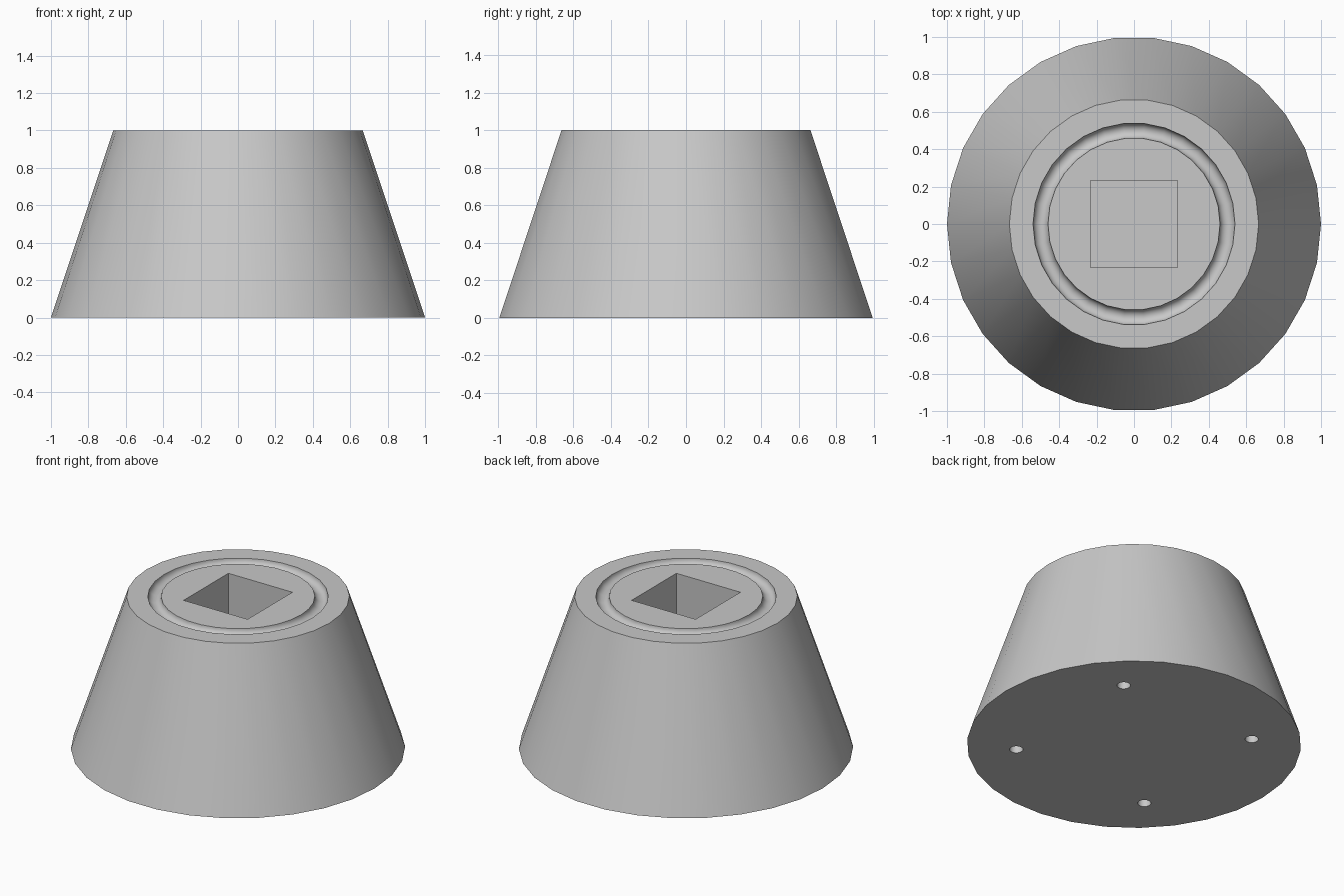
import bpy
import math

cube = bpy.data.objects.get("Cube")
if cube:
    bpy.data.objects.remove(cube, do_unlink=True)

SIDES = 30
HEIGHT = 1.0

grey = bpy.data.materials.new("light_grey")
grey.use_nodes = True
grey.diffuse_color = (0.58, 0.58, 0.58, 1)
grey.node_tree.nodes["Principled BSDF"].inputs["Base Color"].default_value = (0.58, 0.58, 0.58, 1)


def named(name):
    obj = bpy.context.object
    obj.name = name
    obj.data.materials.append(grey)
    return obj


def cut(body, cutter):
    """Subtract a cutter from the body, then discard the cutter."""
    cutter.hide_render = True
    mod = body.modifiers.new(cutter.name, 'BOOLEAN')
    mod.operation = 'DIFFERENCE'
    mod.solver = 'EXACT'
    mod.object = cutter
    bpy.ops.object.select_all(action='DESELECT')
    bpy.context.view_layer.objects.active = body
    body.select_set(True)
    bpy.ops.object.modifier_apply(modifier=mod.name)
    bpy.data.objects.remove(cutter, do_unlink=True)


# Tapered solid body, with a corner on the x axis
bpy.ops.mesh.primitive_cone_add(vertices=SIDES, radius1=1, radius2=2 / 3, depth=HEIGHT,
                                location=(0, 0, HEIGHT / 2), rotation=(0, 0, math.pi / 2))
body = named("tapered_foot")

# Half-round ring groove in the top
bpy.ops.mesh.primitive_torus_add(major_radius=0.5, minor_radius=0.04, major_segments=SIDES,
                                 minor_segments=24, location=(0, 0, HEIGHT))
cut(body, named("ring_groove_cutter"))

# Square socket in the top
socket_depth = 0.67
bpy.ops.mesh.primitive_cube_add(size=1, location=(0, 0, HEIGHT))
socket = named("square_socket_cutter")
socket.scale = (0.467, 0.467, 2 * socket_depth)
bpy.context.view_layer.update()
cut(body, socket)

# Four screw holes in the underside
for x in (-0.5, 0.5):
    for y in (-0.5, 0.5):
        bpy.ops.mesh.primitive_cylinder_add(vertices=SIDES, radius=0.04, depth=0.67,
                                            location=(x, y, 0))
        cut(body, named("screw_hole_cutter"))

# Smooth round walls, sharp rims
bpy.ops.object.select_all(action='DESELECT')
body.select_set(True)
bpy.context.view_layer.objects.active = body
bpy.ops.object.transform_apply(location=True, rotation=True, scale=True)
bpy.ops.object.shade_smooth_by_angle(angle=math.radians(30))
